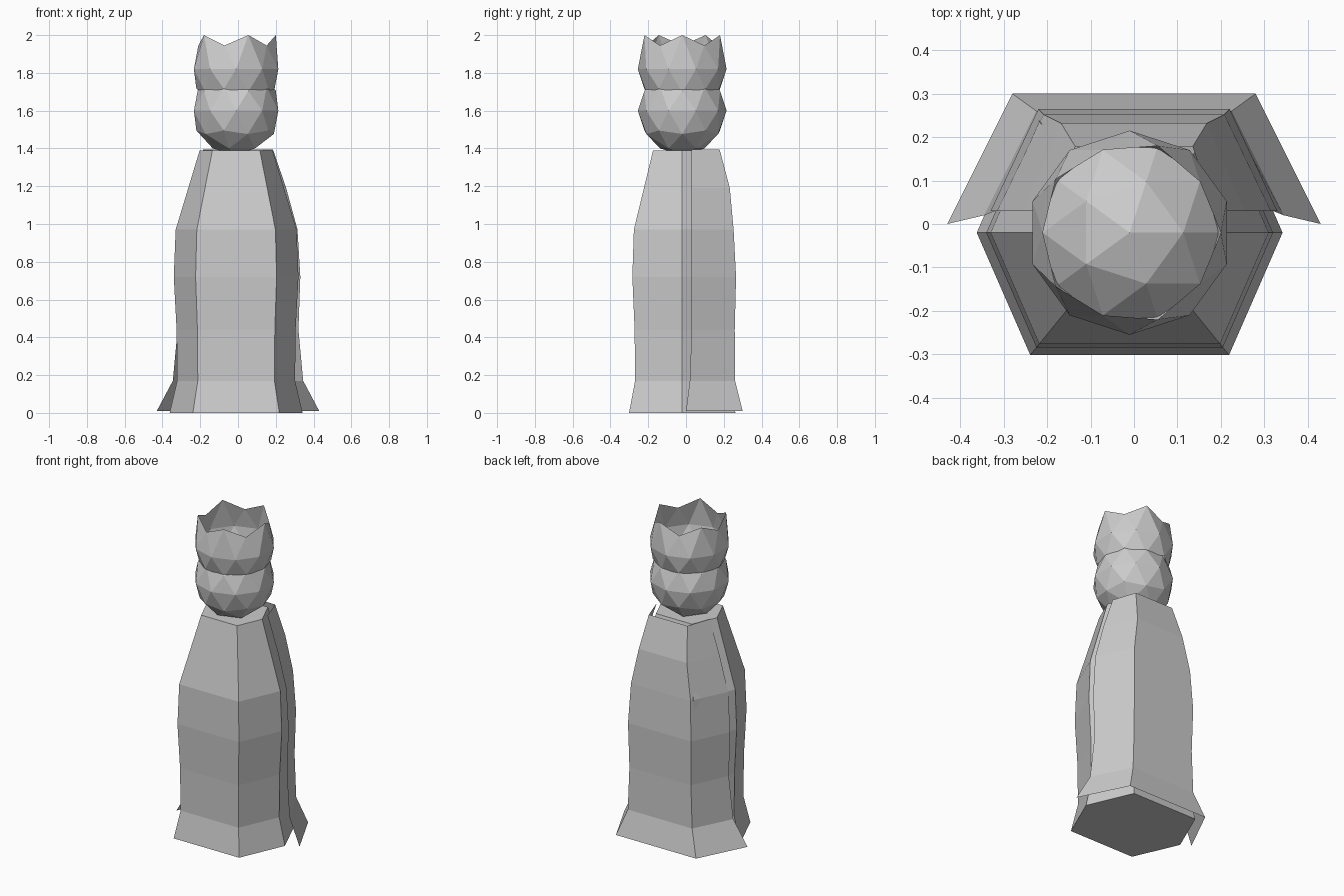
import bpy, bmesh

if "Cube" in bpy.data.objects:
    bpy.data.objects.remove(bpy.data.objects["Cube"])

CX, CY = -0.01, -0.02          # axis of body, head and crown


def finish(bm, name):
    mesh = bpy.data.meshes.new(name)
    bm.to_mesh(mesh)
    bm.free()
    obj = bpy.data.objects.new(name, mesh)
    bpy.context.collection.objects.link(obj)
    return obj


def loft(bm, rows, closed):
    """Bridge successive rows of points with quads."""
    rings = [[bm.verts.new(p) for p in row] for row in rows]
    n = len(rings[0])
    for a, b in zip(rings, rings[1:]):
        for i in range(n if closed else n - 1):
            j = (i + 1) % n
            bm.faces.new((a[i], a[j], b[j], b[i]))
    return rings


# Robe: hexagonal section scaled along a profile of (z, radius)
section = [(1, 0), (0.65, 0.8), (-0.65, 0.8), (-1, 0), (-0.65, -0.8), (0.65, -0.8)]
profile = [(0, 0.352), (0.17, 0.312), (0.44, 0.315), (0.72, 0.33), (0.97, 0.32), (1.39, 0.193)]
bm = bmesh.new()
rings = loft(bm, [[(CX + x * r, CY + y * r, z) for x, y in section] for z, r in profile], True)
bm.faces.new(rings[0][::-1])
bm.faces.new(rings[-1])
finish(bm, "robe")

# Cape: open sheet round the back, rows of (z, front edge x, y, back corner x, y)
cape_rows = [
    (0.01, 0.43, 0.00, 0.28, 0.30),
    (0.17, 0.345, 0.02, 0.225, 0.26),
    (0.44, 0.32, 0.03, 0.215, 0.258),
    (0.72, 0.33, 0.03, 0.22, 0.265),
    (0.97, 0.315, 0.03, 0.208, 0.252),
    (1.19, 0.255, 0.03, 0.168, 0.232),
    (1.395, 0.185, 0.03, 0.135, 0.178),
]
bm = bmesh.new()
loft(bm, [[(ex, ey, z), (bx, by, z), (-bx, by, z), (-ex, ey, z)]
          for z, ex, ey, bx, by in cape_rows], False)
finish(bm, "cape")

# Head: low-poly icosphere
bm = bmesh.new()
bmesh.ops.create_icosphere(bm, subdivisions=2, radius=0.235)
bmesh.ops.translate(bm, verts=bm.verts, vec=(CX, CY, 1.6))
finish(bm, "head")

# Crown: icosphere opened at both ends, upper rim pulled into five points
R = 0.235
bm = bmesh.new()
bmesh.ops.create_icosphere(bm, subdivisions=2, radius=R)
bmesh.ops.delete(bm, geom=[v for v in bm.verts if abs(v.co.z) > 0.6 * R], context='VERTS')
for v in bm.verts:
    if v.co.z > 0.5 * R:
        v.co.z = 0.125         # valleys
    elif v.co.z > 0.4 * R:
        v.co.z = 0.18          # points
bmesh.ops.translate(bm, verts=bm.verts, vec=(CX, CY, 1.82))
finish(bm, "crown")
